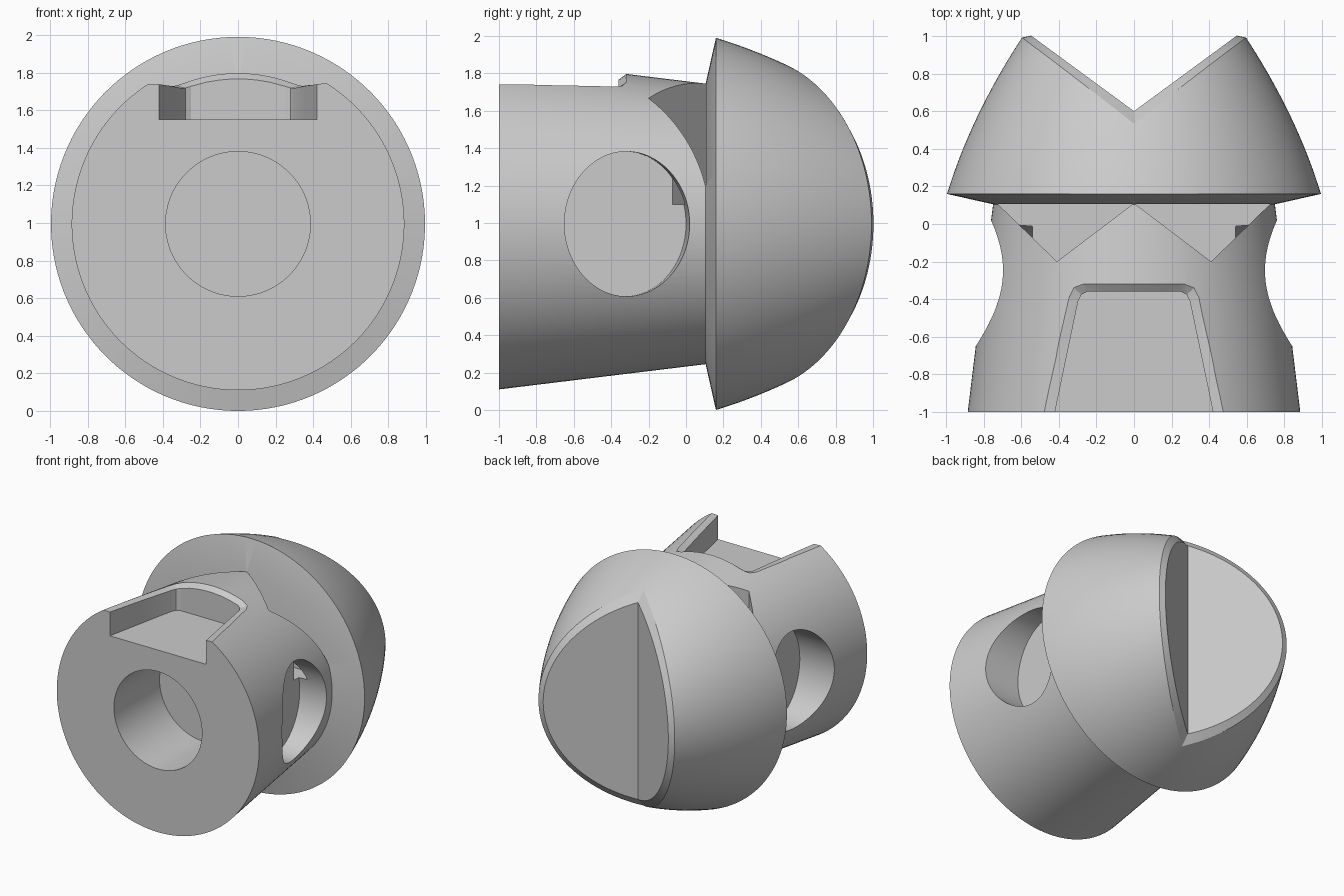
import bpy, bmesh
from math import pi, cos, sin, sqrt

cube = bpy.data.objects.get("Cube")
if cube:
    bpy.data.objects.remove(cube)

AXIS_Z = 0.995   # height of the long axis
SIDES = 126
ANGLES = [(i + 0.5) * 2 * pi / SIDES for i in range(SIDES)]

grey = bpy.data.materials.new("plain grey")
grey.use_nodes = True
grey.diffuse_color = (0.6, 0.6, 0.6, 1)
grey.node_tree.nodes["Principled BSDF"].inputs["Base Color"].default_value = (0.6, 0.6, 0.6, 1)


def loft(name, rings):
    """Closed solid through rings of points; the ends are capped with strips."""
    bm = bmesh.new()
    loops = [[bm.verts.new(p) for p in ring] for ring in rings]
    n = len(loops[0])
    for a, b in zip(loops, loops[1:]):
        for i in range(n):
            j = (i + 1) % n
            bm.faces.new((a[i], a[j], b[j], b[i]))
    for cap in (loops[0], loops[-1]):
        for i in range(n // 2 - 1):
            bm.faces.new((cap[i], cap[i + 1], cap[n - 2 - i], cap[n - 1 - i]))
    bmesh.ops.recalc_face_normals(bm, faces=bm.faces)
    mesh = bpy.data.meshes.new(name)
    bm.to_mesh(mesh)
    bm.free()
    obj = bpy.data.objects.new(name, mesh)
    bpy.context.collection.objects.link(obj)
    return obj


def circle(y, r):
    return [(r * cos(t), y, AXIS_Z + r * sin(t)) for t in ANGLES]


def stem_radius(y):
    return 0.75 + (0.105 - y) * 0.122


def dome_radius(y):
    u = y - 0.16
    return 0.995 - 0.305 * u - 0.21 * u * u


# Tapered stem and domed head in one turned solid
rings = [circle(y, stem_radius(y)) for y in (-1, -0.7, -0.35, 0.105)]
rings += [circle(y, dome_radius(y)) for y in [0.16 + 0.047 * i for i in range(21)]]
body = loft("stopper_body", rings)
body.data.materials.append(grey)
cutters = []

# Blind bore in the front
cutters.append(loft("bore_cutter", [circle(-1.2, 0.385), circle(-0.43, 0.385)]))


# Blind round recess in each side
def side_ring(x, y, ry):
    return [(x, y + ry * cos(t), AXIS_Z + 0.387 * sin(t)) for t in ANGLES]


for s in (-1, 1):
    cutters.append(loft("side_recess_cutter",
                        [side_ring(s * 0.54, -0.325, 0.325), side_ring(s * 1.1, -0.3, 0.35)]))

# Corner notches behind the head
for s in (-1, 1):
    plan = [(0.41, -0.2), (0.005, 0.107), (0.3, 0.107), (0.725, 0.107)]
    cutters.append(loft("notch_cutter", [[(s * x, y, z) for x, y in plan] for z in (1.1, 2.2)]))


# Tapered pocket on top with a chamfered rim
def mirrored(half):
    return half + [(-x, y) for x, y in reversed(half)]


inner = mirrored([(0.441, -1.1), (0.36, -0.71), (0.297, -0.41), (0.28, -0.375), (0.25, -0.36),
                  (0.17, -0.36), (0.1, -0.36), (0.03, -0.36)])
outer = mirrored([(0.496, -1.1), (0.415, -0.71), (0.345, -0.39), (0.32, -0.34), (0.27, -0.32),
                  (0.18, -0.32), (0.1, -0.32), (0.03, -0.32)])


def stem_top(x, y):
    return AXIS_Z + sqrt(stem_radius(y) ** 2 - x * x)


rim_low = [(x, y, stem_top(x, y) - 0.035) for x, y in inner]
rim_high = [(x, y, stem_top(x, y)) for x, y in outer]
flare = [tuple(a + 1.4 * (b - a) for a, b in zip(p, q)) for p, q in zip(rim_low, rim_high)]
cutters.append(loft("pocket_cutter", [[(x, y, 1.55) for x, y in inner], rim_low, flare,
                                      [(x, y, 2.3) for x, y, z in flare]]))

# V-shaped groove across the dome with a chamfered edge
floor, skirt = [], []
for t in ANGLES:
    c = abs(cos(t))
    r = 0.6
    for step in range(40):
        r = dome_radius(0.6 + 0.735 * r * c) - 0.042
    y = 0.6 + 0.735 * r * c
    wide = r + 0.08 * (1 + 0.4 * c)
    floor.append((r * cos(t), y, AXIS_Z + r * sin(t)))
    skirt.append((wide * cos(t), y - 0.08 * (0.9 - 0.6 * c), AXIS_Z + wide * sin(t)))
cutters.append(loft("groove_cutter", [floor, skirt, [(x, 2, z) for x, y, z in skirt]]))

# Carve everything out of the body
bpy.context.view_layer.objects.active = body
for cutter in cutters:
    cutter.hide_render = True
    mod = body.modifiers.new("cut", "BOOLEAN")
    mod.operation = "DIFFERENCE"
    mod.solver = "EXACT"
    mod.object = cutter
    bpy.ops.object.modifier_apply(modifier=mod.name)
    bpy.data.objects.remove(cutter)

for obj in bpy.context.selected_objects:
    obj.select_set(False)
body.select_set(True)
bpy.ops.object.shade_smooth_by_angle(angle=0.4)
